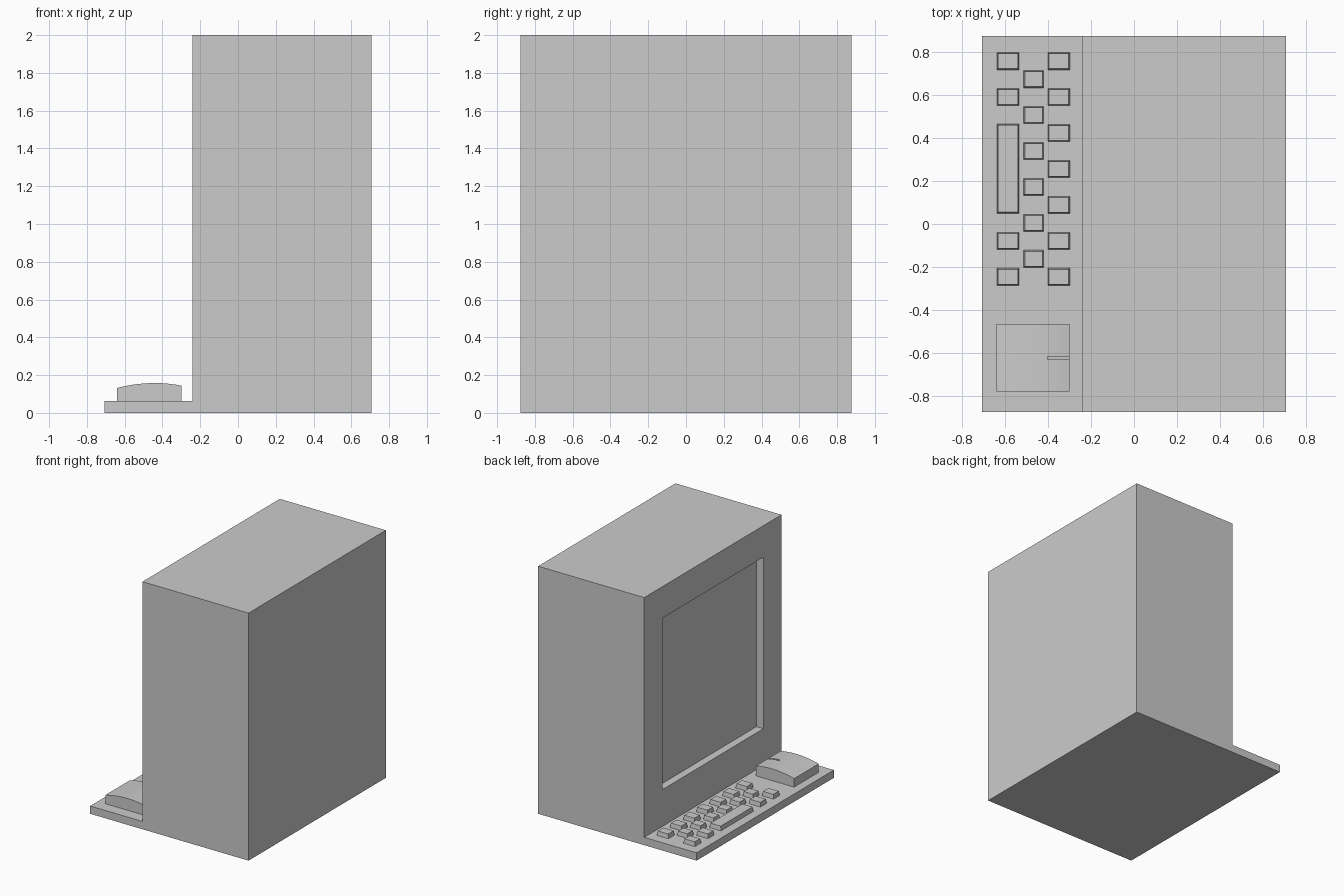
import bpy, bmesh, math

if "Cube" in bpy.data.objects:
    bpy.data.objects.remove(bpy.data.objects["Cube"])


def finish(name, bm):
    bmesh.ops.recalc_face_normals(bm, faces=bm.faces)
    mesh = bpy.data.meshes.new(name)
    bm.to_mesh(mesh)
    bm.free()
    obj = bpy.data.objects.new(name, mesh)
    bpy.context.collection.objects.link(obj)
    return obj


def extrude_profile(name, points, y0, y1):
    """Extrude an (x, z) outline along y."""
    bm = bmesh.new()
    face = bm.faces.new([bm.verts.new((x, y0, z)) for x, z in points])
    new = bmesh.ops.extrude_face_region(bm, geom=[face])["geom"]
    verts = [v for v in new if isinstance(v, bmesh.types.BMVert)]
    bmesh.ops.translate(bm, vec=(0, y1 - y0, 0), verts=verts)
    return finish(name, bm)


def cut(obj, cutter):
    mod = obj.modifiers.new("cut", "BOOLEAN")
    mod.operation = "DIFFERENCE"
    mod.solver = "EXACT"
    mod.object = cutter
    bpy.context.view_layer.objects.active = obj
    bpy.ops.object.modifier_apply(modifier=mod.name)
    bpy.data.objects.remove(cutter)


def key(name, x, y, wx, wy):
    """Key cap with slightly tapered sides."""
    taper, z0, z1 = 0.005, 0.065, 0.1
    bm = bmesh.new()
    bmesh.ops.create_cube(bm, size=1)
    for v in bm.verts:
        top = v.co.z > 0
        inset = taper if top else 0
        v.co = (x + math.copysign(wx / 2 - inset, v.co.x),
                y + math.copysign(wy / 2 - inset, v.co.y),
                z1 if top else z0)
    return finish(name, bm)


# Cabinet and keyboard shelf share one L-shaped profile
FRONT = -0.24
case = extrude_profile("computer_case", [
    (-0.708, 0), (0.708, 0), (0.708, 2), (FRONT, 2), (FRONT, 0.063), (-0.708, 0.063)],
    -0.876, 0.876)

# Recessed screen
cut(case, extrude_profile("screen_cutter", [
    (FRONT - 0.2, 0.36), (FRONT + 0.062, 0.36),
    (FRONT + 0.062, 1.745), (FRONT - 0.2, 1.745)], -0.645, 0.645))

# Three rows of keys; the near row holds the space bar
STEP = 0.1673
for i in range(7):
    y = 0.758 - i * STEP
    key("back_row_key", -0.35, y, 0.102, 0.08)
    if i not in (2, 3, 4):
        key("near_row_key", -0.587, y, 0.102, 0.08)
    if i < 6:
        key("middle_row_key", -0.467, y - STEP / 2, 0.093, 0.08)
key("space_bar", -0.587, 0.258, 0.102, 0.416)

# Mouse with arched top: smooth arc through three heights
def arch(x):
    t = (x + 0.44) / 0.2
    return 0.158 - (0.026 if t < 0 else 0.028) * t * t

xs = [-0.64 + 0.34 * i / 12 for i in range(13)]
mouse = extrude_profile("mouse", [(-0.64, 0.06)] + [(x, arch(x)) for x in xs]
                        + [(-0.30, 0.06)], -0.78, -0.466)

# Groove between the mouse buttons
cut(mouse, extrude_profile("groove_cutter", [
    (-0.402, 0.145), (-0.28, 0.125), (-0.28, 0.2), (-0.402, 0.2)], -0.63, -0.617))
bpy.ops.object.select_all(action="DESELECT")
mouse.select_set(True)
bpy.context.view_layer.objects.active = mouse
bpy.ops.object.shade_smooth_by_angle(angle=math.radians(30))
